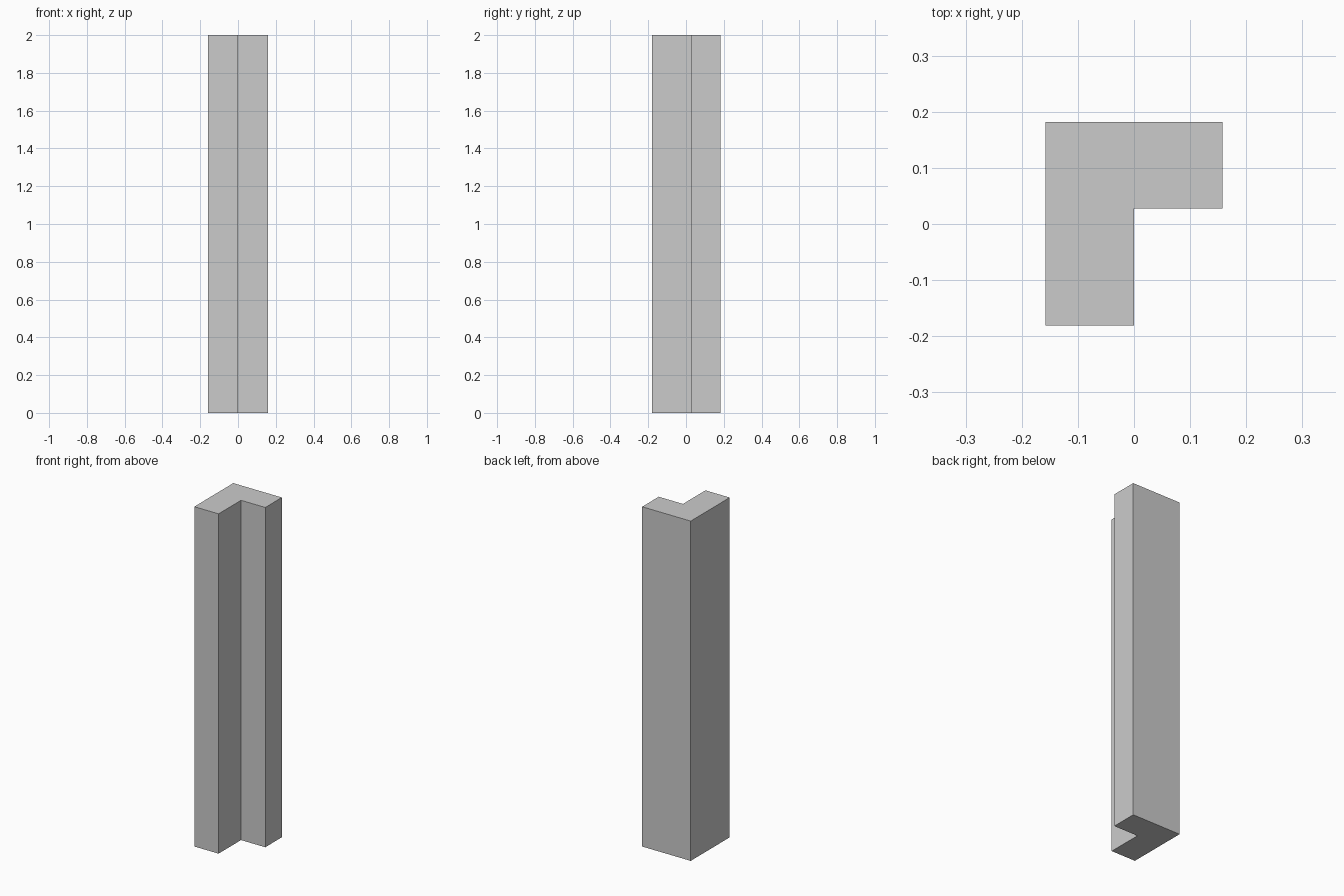
import bpy
import bmesh

if "Cube" in bpy.data.objects:
    bpy.data.objects.remove(bpy.data.objects["Cube"])

HEIGHT = 2.0

# L-shaped cross-section, notch at the front right
profile = [(-0.158, -0.181), (0.0, -0.181), (0.0, 0.028),
           (0.158, 0.028), (0.158, 0.182), (-0.158, 0.182)]

# Corner post: profile extruded upwards
bm = bmesh.new()
base = bm.faces.new([bm.verts.new((x, y, 0)) for x, y in profile])
top = bmesh.ops.extrude_face_region(bm, geom=[base], use_keep_orig=True)
bmesh.ops.translate(bm, vec=(0, 0, HEIGHT),
                    verts=[g for g in top["geom"] if isinstance(g, bmesh.types.BMVert)])
bmesh.ops.recalc_face_normals(bm, faces=bm.faces)

mesh = bpy.data.meshes.new("corner_post")
bm.to_mesh(mesh)
bm.free()
bpy.context.collection.objects.link(bpy.data.objects.new("corner_post", mesh))
